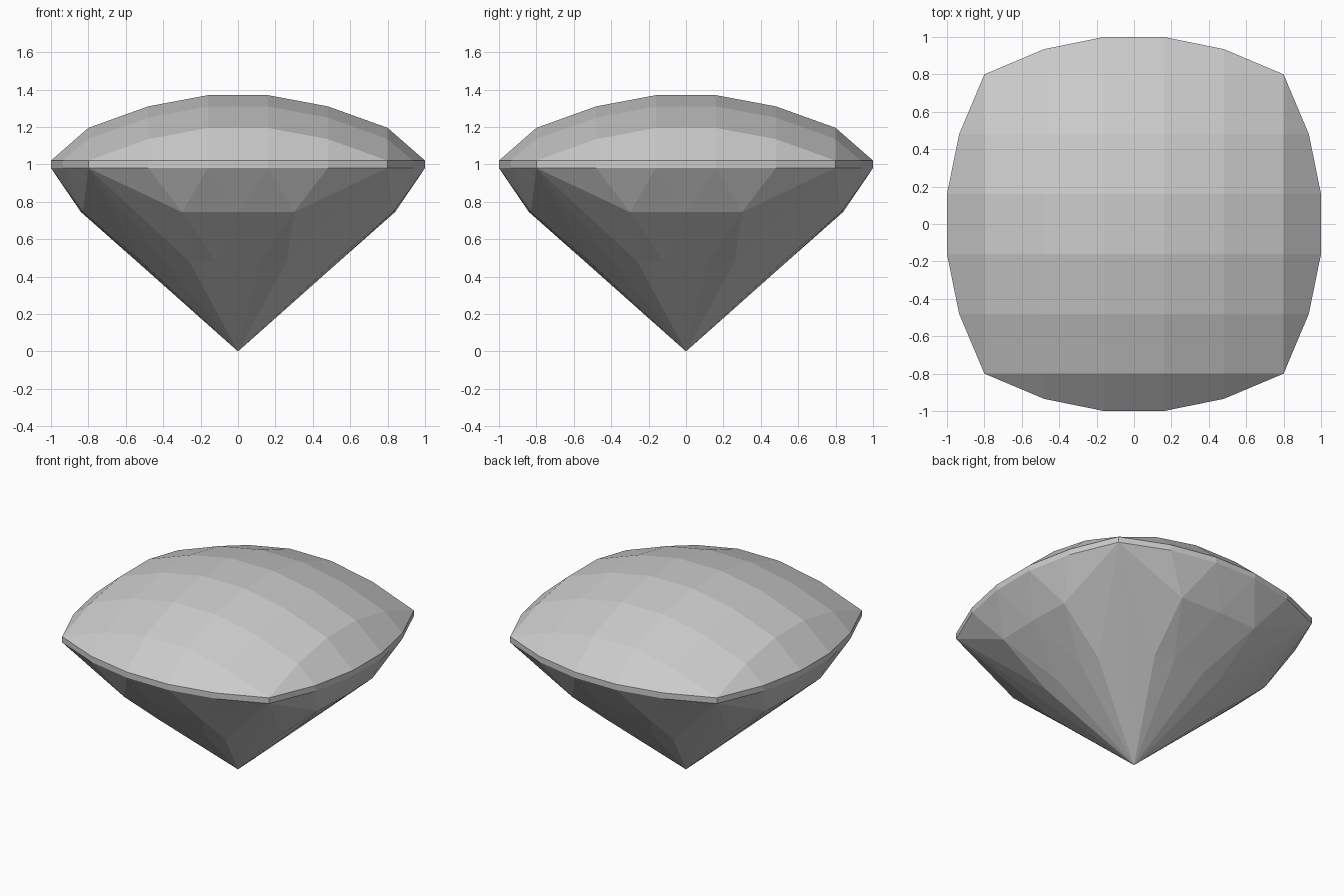
import bpy
import bmesh
from mathutils import Vector, Matrix

cube = bpy.data.objects.get("Cube")
if cube:
    bpy.data.objects.remove(cube)

STONE = (0.6, 0.6, 0.6, 1.0)
stone = bpy.data.materials.new("grey stone")
stone.use_nodes = True
stone.diffuse_color = STONE
stone.node_tree.nodes["Principled BSDF"].inputs["Base Color"].default_value = STONE

INNER = Vector((0, 0, 0.9))
GIRDLE_LOW, GIRDLE_HIGH, PEAK = 0.98, 1.02, 1.37
STEPS = [-0.8, -0.48, -0.16, 0.16, 0.48, 0.8]
BULGE = [0.8, 0.935, 1.0, 1.0, 0.935, 0.8]      # outline depth at each step
DROP = [0.175, 0.06, 0.0, 0.0, 0.06, 0.175]     # crown fall at each step


def make_part(name, side_faces, centre_faces=()):
    """Repeat the faces of one side on all four sides and join them."""
    bm = bmesh.new()

    def add(points, turn):
        bm.faces.new([bm.verts.new(turn @ Vector(p)) for p in points])

    for quarter in range(4):
        turn = Matrix.Rotation(quarter * 1.5707963, 3, "Z")
        for points in side_faces:
            add(points, turn)
    for points in centre_faces:
        add(points, Matrix.Identity(3))
    bmesh.ops.remove_doubles(bm, verts=bm.verts, dist=0.0005)
    bm.normal_update()
    for face in bm.faces:
        if face.normal.dot(face.calc_center_median() - INNER) < 0:
            face.normal_flip()
    mesh = bpy.data.meshes.new(name)
    bm.to_mesh(mesh)
    bm.free()
    mesh.materials.append(stone)
    part = bpy.data.objects.new(name, mesh)
    bpy.context.collection.objects.link(part)
    return part


def rim(i, z):
    return (STEPS[i], -BULGE[i], z)


def dome(i, j):
    return (STEPS[i], STEPS[j], PEAK - DROP[i] - DROP[j])


# Crown: a domed checkerboard with a sloping band on each side
checks = [[dome(i, j), dome(i + 1, j), dome(i + 1, j + 1), dome(i, j + 1)]
          for i in range(5) for j in range(5)]
band = [[dome(0, 0), rim(1, GIRDLE_HIGH), dome(1, 0)],
        [dome(5, 0), dome(4, 0), rim(4, GIRDLE_HIGH)]]
band += [[rim(i, GIRDLE_HIGH), rim(i + 1, GIRDLE_HIGH), dome(i + 1, 0), dome(i, 0)]
         for i in (1, 2, 3)]
make_part("crown", band, checks)

# Girdle: a thin upright belt
belt = [[rim(i, GIRDLE_LOW), rim(i + 1, GIRDLE_LOW),
         rim(i + 1, GIRDLE_HIGH), rim(i, GIRDLE_HIGH)] for i in range(5)]
make_part("girdle", belt)

# Pavilion: facets of one half side, mirrored, meeting at the lower point
point = (0, 0, 0)
corner, shoulder, middle = (rim(i, GIRDLE_LOW) for i in (5, 4, 3))
upper = (0.3, -0.83, 0.745)
keel = (0, -0.84, 0.745)
lower = (0.26, -0.515, 0.48)
inner = (0.12, -0.54, 0.48)
half = [[corner, shoulder, upper], [shoulder, middle, upper],
        [middle, keel, upper], [upper, keel, inner], [upper, inner, lower],
        [corner, upper, lower], [corner, lower, point], [lower, inner, point]]


def mirrored(p):
    return (-p[0], p[1], p[2])


facets = half + [[mirrored(p) for p in face] for face in half]
facets += [[middle, mirrored(middle), keel], [keel, inner, mirrored(inner)],
           [inner, mirrored(inner), point]]
make_part("pavilion", facets)
